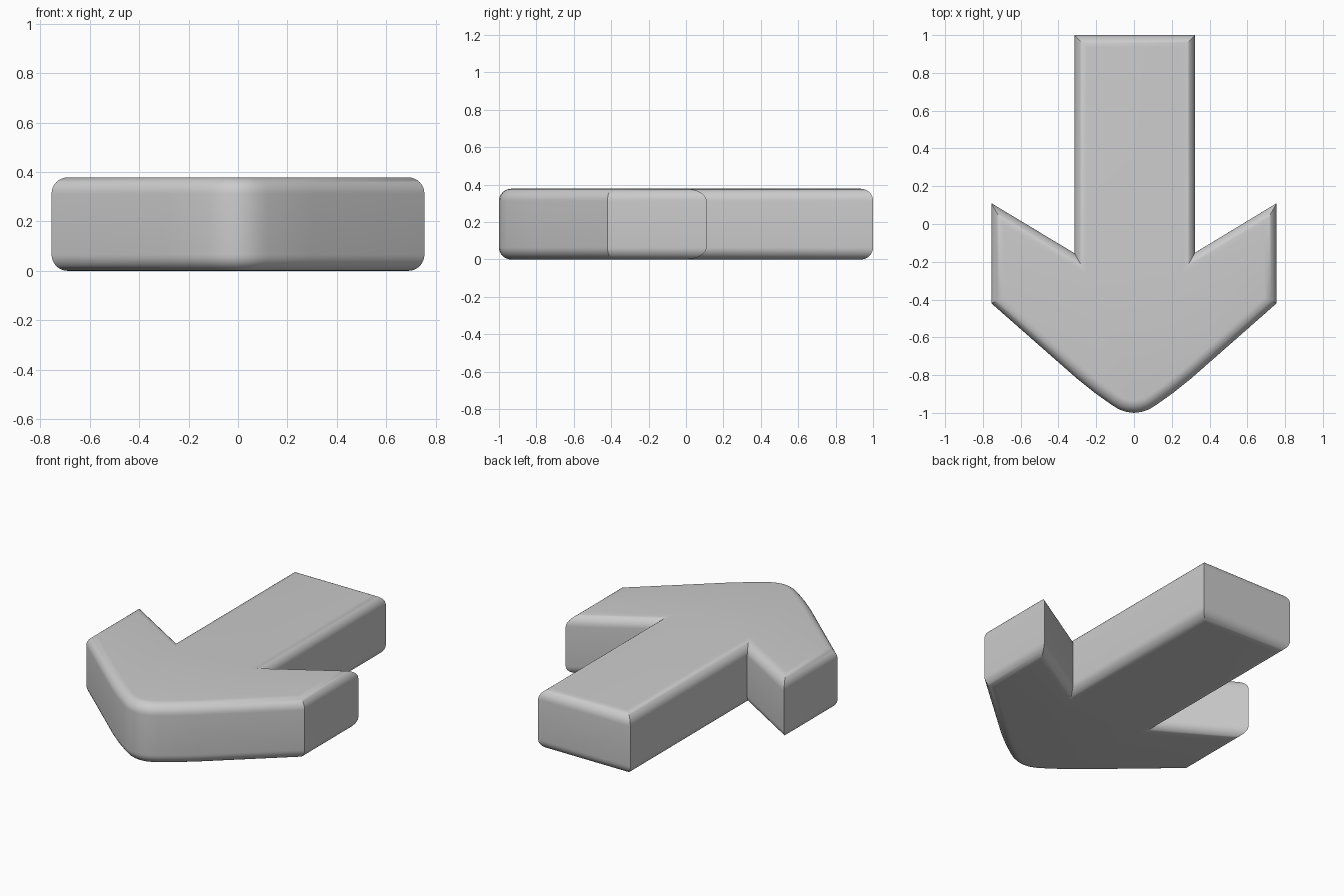
import bpy, bmesh, math
from mathutils import Vector

if "Cube" in bpy.data.objects:
    bpy.data.objects.remove(bpy.data.objects["Cube"])

HEIGHT, RADIUS, STEPS = 0.378, 0.065, 8

# Arrow outline, counter-clockwise seen from above
right = [(0.04, -0.995), (0.08, -0.981), (0.12, -0.956), (0.21, -0.892),
         (0.30, -0.82), (0.755, -0.42), (0.755, 0.11), (0.323, -0.152), (0.323, 1.0)]
left = [(-x, y) for x, y in reversed(right)]
left[0], left[1] = (-0.315, 1.0), (-0.315, -0.155)
outline = [Vector(p) for p in [(0, -1.0)] + right + left]


def inset(points, d):
    """Mitred inward offset of the outline."""
    result = []
    for i, p in enumerate(points):
        a = (p - points[i - 1]).normalized()
        b = (points[(i + 1) % len(points)] - p).normalized()
        na, nb = Vector((-a.y, a.x)), Vector((-b.y, b.x))
        result.append(p + (na + nb) * d / (1 + na.dot(nb)))
    return result


# Quarter-round profile at bottom and top: (inset, z)
arc = [math.pi / 2 * i / STEPS for i in range(STEPS + 1)]
lower = [(RADIUS * (1 - math.sin(t)), RADIUS * (1 - math.cos(t))) for t in arc]
levels = lower + [(d, HEIGHT - z) for d, z in reversed(lower)]

# Stack the rings and close the caps
bm = bmesh.new()
rings = [[bm.verts.new((p.x, p.y, z)) for p in inset(outline, d)] for d, z in levels]
n = len(outline)
for low, high in zip(rings, rings[1:]):
    for i in range(n):
        j = (i + 1) % n
        bm.faces.new((low[i], low[j], high[j], high[i]))
bm.faces.new(list(reversed(rings[0])))
bm.faces.new(rings[-1])
bmesh.ops.recalc_face_normals(bm, faces=bm.faces[:])

mesh = bpy.data.meshes.new("arrow")
bm.to_mesh(mesh)
bm.free()
arrow = bpy.data.objects.new("arrow", mesh)
bpy.context.collection.objects.link(arrow)
bpy.context.view_layer.objects.active = arrow
arrow.select_set(True)
bpy.ops.object.shade_smooth_by_angle(angle=math.radians(30))
